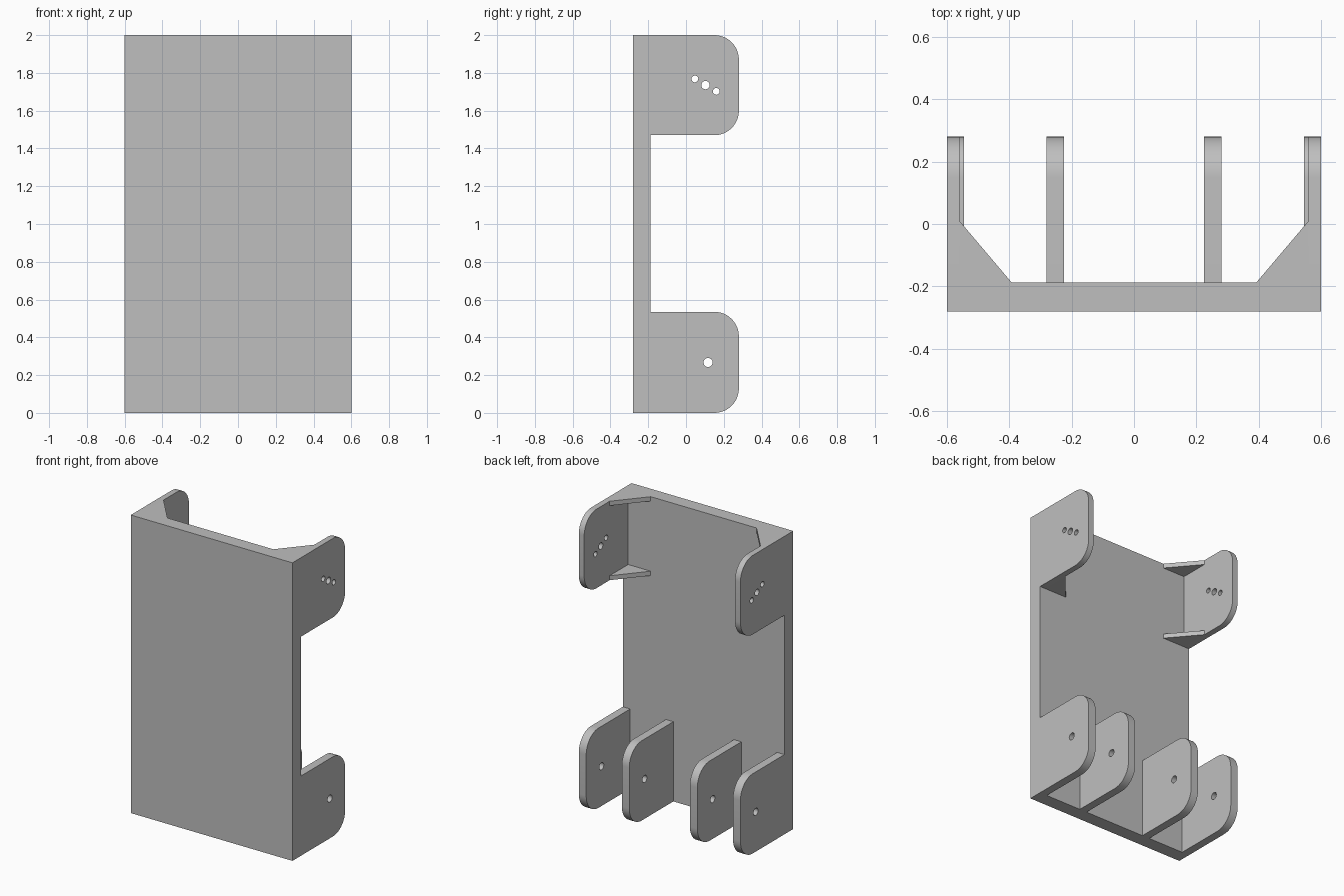
import bpy
import bmesh
from math import sin, cos, pi, radians
from mathutils import Vector

cube = bpy.data.objects.get("Cube")
if cube:
    bpy.data.objects.remove(cube, do_unlink=True)

grey = bpy.data.materials.new("plain grey")
grey.use_nodes = True
colour = (0.52, 0.52, 0.52, 1)
grey.diffuse_color = colour
grey.node_tree.nodes["Principled BSDF"].inputs["Base Color"].default_value = colour

HALF_W, FRONT, BACK, TIP = 0.6, -0.28, -0.187, 0.28
RADIUS = 0.13
UPPER = (1.47, 2.0)
LOWER = (0.0, 0.535)


def circle(y, z, r, n=24):
    return [(y + r * cos(2 * pi * i / n), z + r * sin(2 * pi * i / n)) for i in range(n)]


def slab(name, loops, to_3d, depth):
    """Fill the outline (later loops are holes), then extrude it by depth."""
    bm = bmesh.new()
    for loop in loops:
        verts = [bm.verts.new(to_3d(a, b)) for a, b in loop]
        for i, v in enumerate(verts):
            bm.edges.new((verts[i - 1], v))
    depth = Vector(depth)
    bmesh.ops.triangle_fill(bm, edges=bm.edges[:], use_beauty=True, normal=depth.normalized())
    result = bmesh.ops.extrude_face_region(bm, geom=bm.faces[:], use_keep_orig=True)
    moved = [g for g in result["geom"] if isinstance(g, bmesh.types.BMVert)]
    bmesh.ops.translate(bm, verts=moved, vec=depth)
    bmesh.ops.recalc_face_normals(bm, faces=bm.faces[:])
    mesh = bpy.data.meshes.new(name)
    bm.to_mesh(mesh)
    bm.free()
    mesh.shade_smooth()
    mesh.set_sharp_from_angle(angle=radians(30))
    mesh.materials.append(grey)
    obj = bpy.data.objects.new(name, mesh)
    bpy.context.collection.objects.link(obj)
    return obj


def lug(name, x0, x1, span, holes):
    """Upright plate with two rounded corners at the back and drilled holes."""
    z0, z1 = span
    outline = [(BACK, z0)]
    for cz, start in ((z0 + RADIUS, -pi / 2), (z1 - RADIUS, 0)):
        for i in range(13):
            a = start + i * pi / 24
            outline.append((TIP - RADIUS + RADIUS * cos(a), cz + RADIUS * sin(a)))
    outline.append((BACK, z1))
    loops = [outline] + [circle(*h) for h in holes]
    slab(name, loops, lambda y, z: (x0, y, z), (x1 - x0, 0, 0))


# Main panel
panel = [(-HALF_W, FRONT), (HALF_W, FRONT), (HALF_W, BACK), (-HALF_W, BACK)]
slab("main_panel", [panel], lambda x, y: (x, y, 0), (0, 0, 2))

upper_holes = [(0.047, 1.768, 0.018), (0.103, 1.735, 0.022), (0.16, 1.702, 0.018)]
lower_holes = [(0.117, 0.267, 0.024)]

for side, s in (("left", 1), ("right", -1)):
    # Lugs
    lug("upper_lug_" + side, s * 0.56, s * HALF_W, UPPER, upper_holes)
    lug("lower_outer_lug_" + side, s * 0.545, s * HALF_W, LOWER, lower_holes)
    lug("lower_inner_lug_" + side, s * 0.225, s * 0.28, LOWER, lower_holes)
    # Corner gussets at both ends of the upper lug
    corner = [(s * 0.56, BACK), (s * 0.393, BACK), (s * 0.56, 0.01)]
    for level, z in (("top", 1.97), ("bottom", UPPER[0])):
        slab(f"{level}_gusset_{side}", [corner], lambda x, y: (x, y, z), (0, 0, 0.03))
